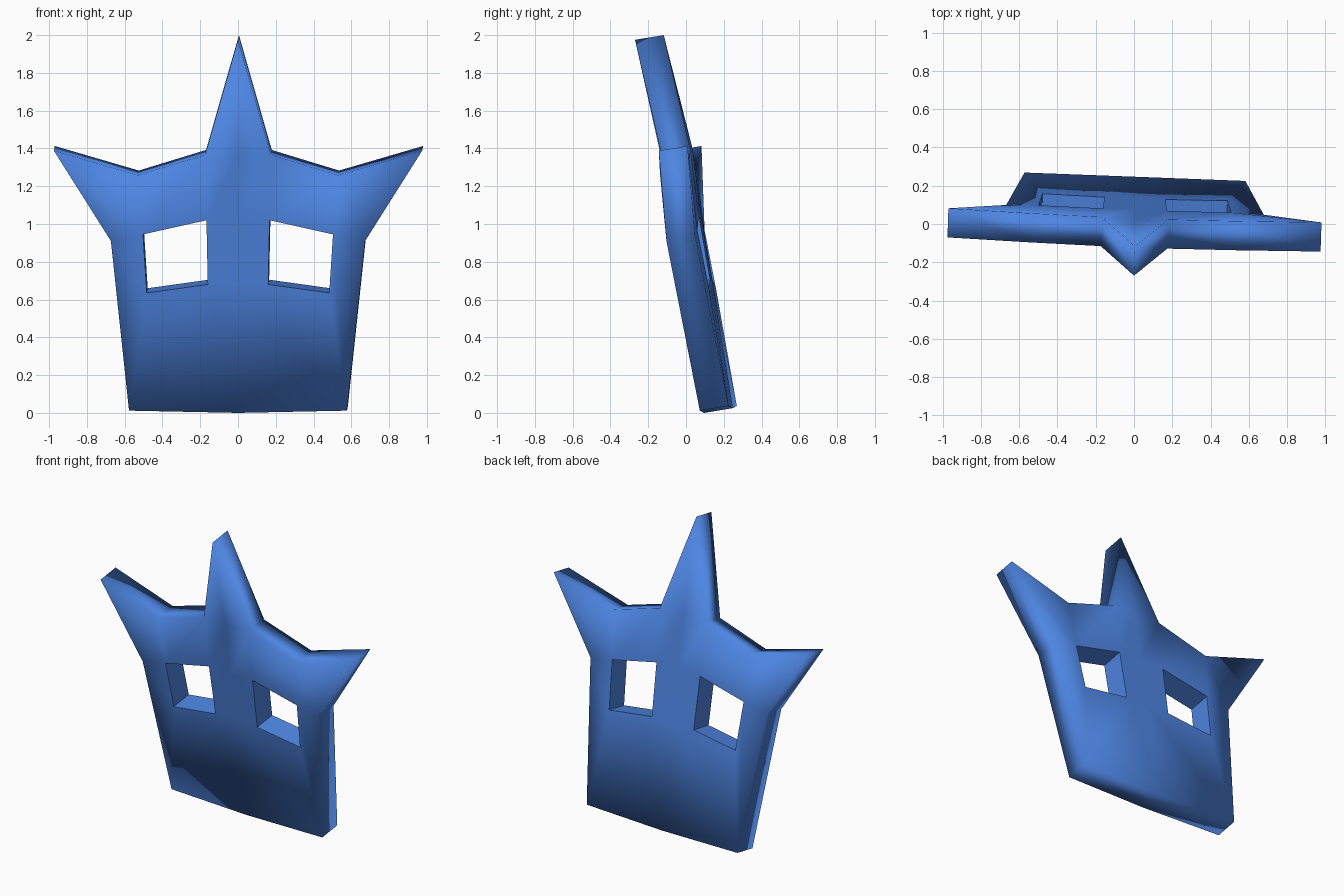
import bpy, bmesh
from mathutils import Vector

if "Cube" in bpy.data.objects:
    bpy.data.objects.remove(bpy.data.objects["Cube"])

# Right half of the front face: (x, y, z)
PTS = {
    "chin": (0, 0.095, 0.0), "jaw": (0.577, 0.095, 0.012),
    "temple": (0.673, -0.078, 0.91), "wing": (0.975, -0.107, 1.388),
    "notch": (0.53, -0.117, 1.258), "root": (0.174, -0.122, 1.367),
    "tip": (0, -0.27, 1.975),
    "nose": (0, -0.015, 0.68), "brow": (0, -0.075, 1.02), "crown": (0, -0.135, 1.37),
    "eye_il": (0.16, -0.018, 0.68), "eye_ol": (0.483, -0.012, 0.635),
    "eye_ou": (0.503, -0.073, 0.945), "eye_iu": (0.167, -0.077, 1.02),
}
FACES = [
    "chin jaw eye_ol eye_il nose", "jaw temple eye_ou eye_ol",
    "temple wing notch eye_ou", "notch root eye_iu eye_ou",
    "nose eye_il eye_iu brow", "brow eye_iu root crown", "crown root tip",
]
DEPTH = Vector((0.005, 0.152, 0.025))   # thickness direction
TURN = 0.038                            # slight turn about the vertical

bm = bmesh.new()
verts = {}


def vert(name, side, layer):
    x, y, z = PTS[name]
    key = (name, side if x else 0, layer)
    if key not in verts:
        x *= side
        verts[key] = bm.verts.new(Vector((x, y - TURN * x, z)) + DEPTH * layer)
    return verts[key]


# Front and back skins, both mirrored halves
for layer in (0, 1):
    for side in (1, -1):
        for f in FACES:
            loop = [vert(n, side, layer) for n in f.split()]
            if side * (1 - 2 * layer) < 0:
                loop.reverse()
            bm.faces.new(loop)

# Walls around the outline and the eye holes
names = {v: k for k, v in verts.items()}
rim = [e for e in bm.edges if e.is_boundary and names[e.verts[0]][2] == 0]
for e in rim:
    a, b = e.verts
    (na, sa, _), (nb, sb, _) = names[a], names[b]
    bm.faces.new((a, b, verts[(nb, sb, 1)], verts[(na, sa, 1)]))
bmesh.ops.recalc_face_normals(bm, faces=bm.faces)

# Soft outer edges, crisp eye rims
for f in bm.faces:
    f.smooth = True
for e in bm.edges:
    if all(names[v][0].startswith("eye") for v in e.verts):
        e.smooth = False

mesh = bpy.data.meshes.new("mask_plate")
bm.to_mesh(mesh)
bm.free()
mask = bpy.data.objects.new("mask_plate", mesh)
bpy.context.collection.objects.link(mask)
blue = bpy.data.materials.new("blue")
blue.diffuse_color = (0.075, 0.235, 0.76, 1)
blue.use_nodes = True
blue.node_tree.nodes["Principled BSDF"].inputs["Base Color"].default_value = blue.diffuse_color
mesh.materials.append(blue)
